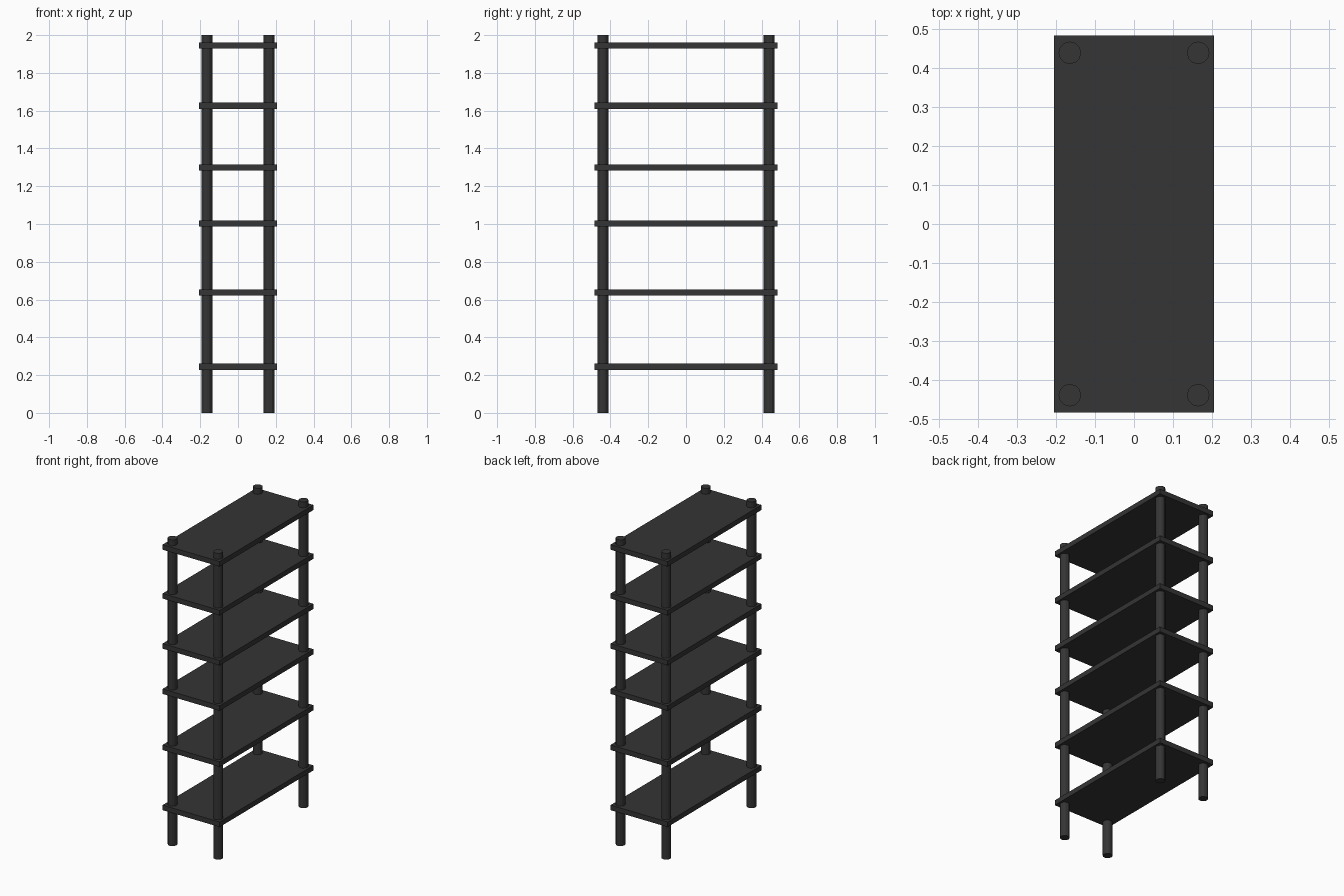
import bpy

if "Cube" in bpy.data.objects:
    bpy.data.objects.remove(bpy.data.objects["Cube"])

# single charcoal colour
mat = bpy.data.materials.new("charcoal")
mat.diffuse_color = (0.035, 0.035, 0.035, 1)
mat.use_nodes = True
mat.node_tree.nodes["Principled BSDF"].inputs["Base Color"].default_value = mat.diffuse_color

HALF_X, HALF_Y = 0.206, 0.484
LEG_X, LEG_Y, LEG_R = 0.165, 0.44, 0.029
THICK = 0.033


def finish(name):
    ob = bpy.context.object
    ob.name = name
    ob.data.materials.append(mat)
    return ob


# shelves
for i, z in enumerate((0.244, 0.637, 1.003, 1.299, 1.626, 1.945)):
    bpy.ops.mesh.primitive_cube_add(size=1, location=(0, 0, z))
    bpy.context.object.scale = (2 * HALF_X, 2 * HALF_Y, THICK)
    bpy.ops.object.transform_apply(location=False, rotation=False, scale=True)
    finish(f"shelf_{i + 1}")

# round posts running through all shelves
for side, sx in (("left", -1), ("right", 1)):
    for end, sy in (("front", -1), ("back", 1)):
        bpy.ops.mesh.primitive_cylinder_add(
            vertices=12, radius=LEG_R, depth=2, location=(sx * LEG_X, sy * LEG_Y, 1))
        finish(f"{end}_{side}_post")
